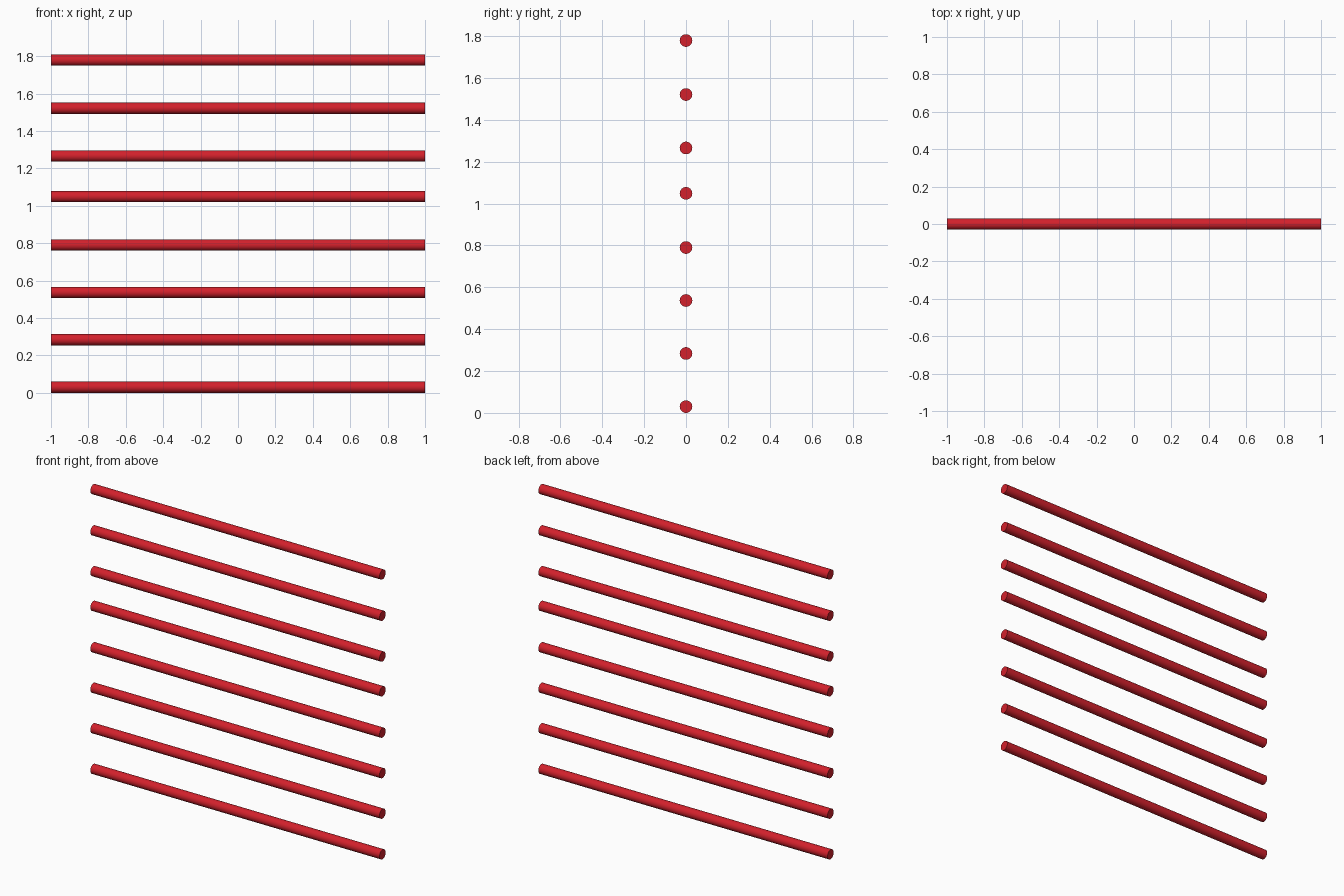
import bpy
from math import pi, radians

if "Cube" in bpy.data.objects:
    bpy.data.objects.remove(bpy.data.objects["Cube"])

RADIUS = 0.03
LENGTH = 2.0
# Bar centre heights, bottom to top
HEIGHTS = [0.03, 0.284, 0.537, 0.79, 1.049, 1.266, 1.521, 1.779]

red = bpy.data.materials.new("red_paint")
red.diffuse_color = (0.65, 0.015, 0.025, 1)
red.use_nodes = True
red.node_tree.nodes["Principled BSDF"].inputs["Base Color"].default_value = red.diffuse_color


def add_bar(index, z):
    bpy.ops.mesh.primitive_cylinder_add(
        vertices=32, radius=RADIUS, depth=LENGTH,
        location=(0, 0, z), rotation=(0, pi / 2, 0))
    bar = bpy.context.object
    bar.name = f"horizontal_bar_{index}"
    bar.data.materials.append(red)
    bpy.ops.object.shade_smooth_by_angle(angle=radians(30))


# Stack of parallel round bars
for i, z in enumerate(HEIGHTS, 1):
    add_bar(i, z)
